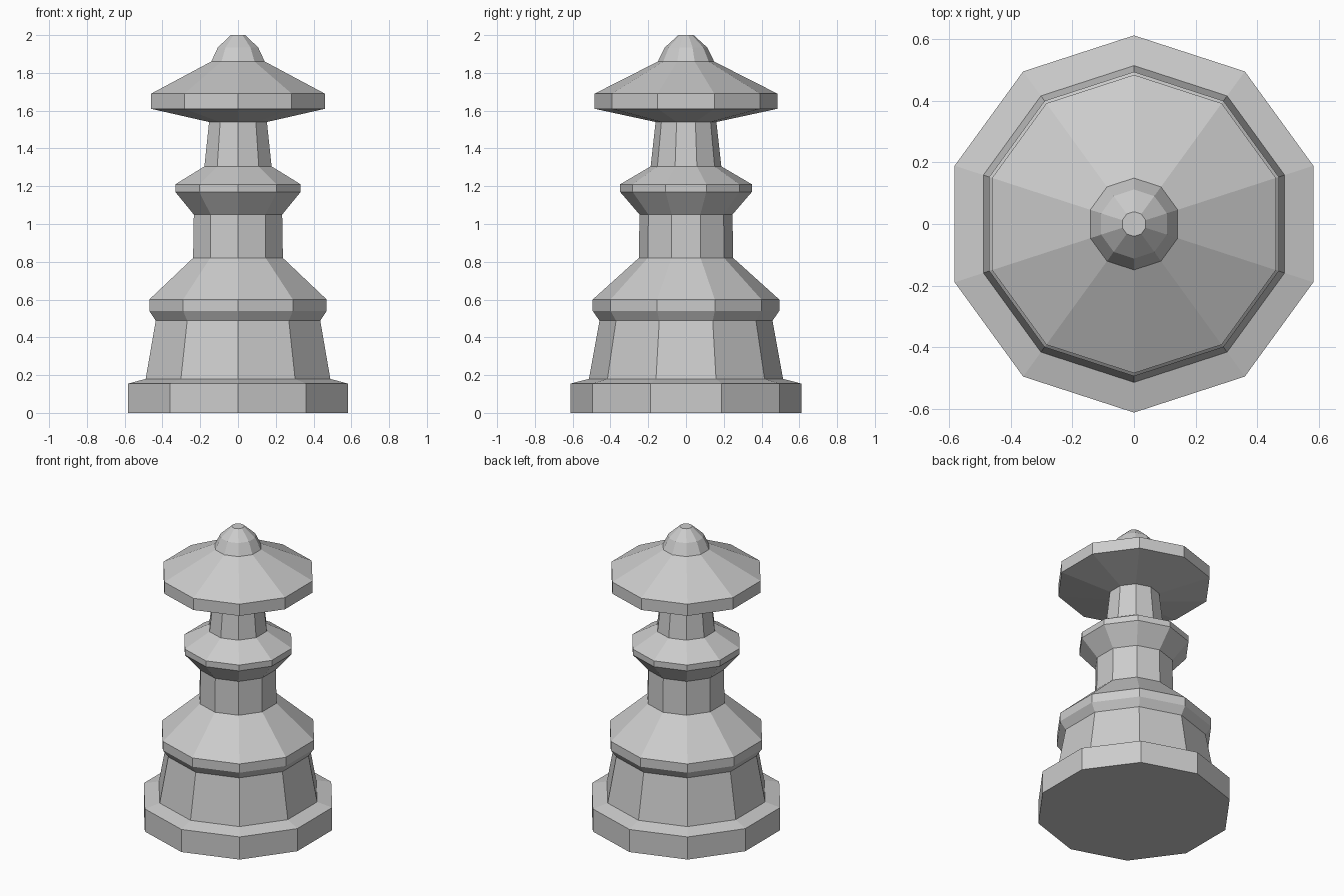
import bpy
import bmesh
from math import cos, sin, pi

cube = bpy.data.objects.get("Cube")
if cube:
    bpy.data.objects.remove(cube, do_unlink=True)

SIDES = 10

stone = bpy.data.materials.new("light_grey_stone")
stone.use_nodes = True
grey = (0.6, 0.6, 0.6, 1)
stone.diffuse_color = grey
stone.node_tree.nodes["Principled BSDF"].inputs["Base Color"].default_value = grey


def lathe(name, profile):
    """Turn a (radius, height) profile into a flat-sided solid, corners on the y axis."""
    bm = bmesh.new()
    rings = []
    for r, z in profile:
        angles = [pi / 2 + 2 * pi * i / SIDES for i in range(SIDES)]
        rings.append([bm.verts.new((r * cos(a), r * sin(a), z)) for a in angles])
    for low, high in zip(rings, rings[1:]):
        for i in range(SIDES):
            j = (i + 1) % SIDES
            bm.faces.new((low[i], low[j], high[j], high[i]))
    bm.faces.new(rings[0][::-1])
    bm.faces.new(rings[-1])
    mesh = bpy.data.meshes.new(name)
    bm.to_mesh(mesh)
    bm.free()
    mesh.materials.append(stone)
    obj = bpy.data.objects.new(name, mesh)
    bpy.context.collection.objects.link(obj)
    return obj


# One continuous turned piece, from the plinth up to the finial
lathe("turned_pedestal", [
    # plinth
    (0.612, 0), (0.612, 0.155), (0.514, 0.18),
    # tapered foot and its moulding
    (0.458, 0.488), (0.494, 0.54), (0.494, 0.60),
    # shoulder and lower column
    (0.25, 0.82), (0.246, 1.05),
    # collar
    (0.349, 1.17), (0.349, 1.21),
    # neck
    (0.187, 1.305), (0.161, 1.54),
    # wide cap
    (0.484, 1.61), (0.484, 1.69),
    # finial
    (0.149, 1.86), (0.112, 1.935), (0.04, 2.0),
])
